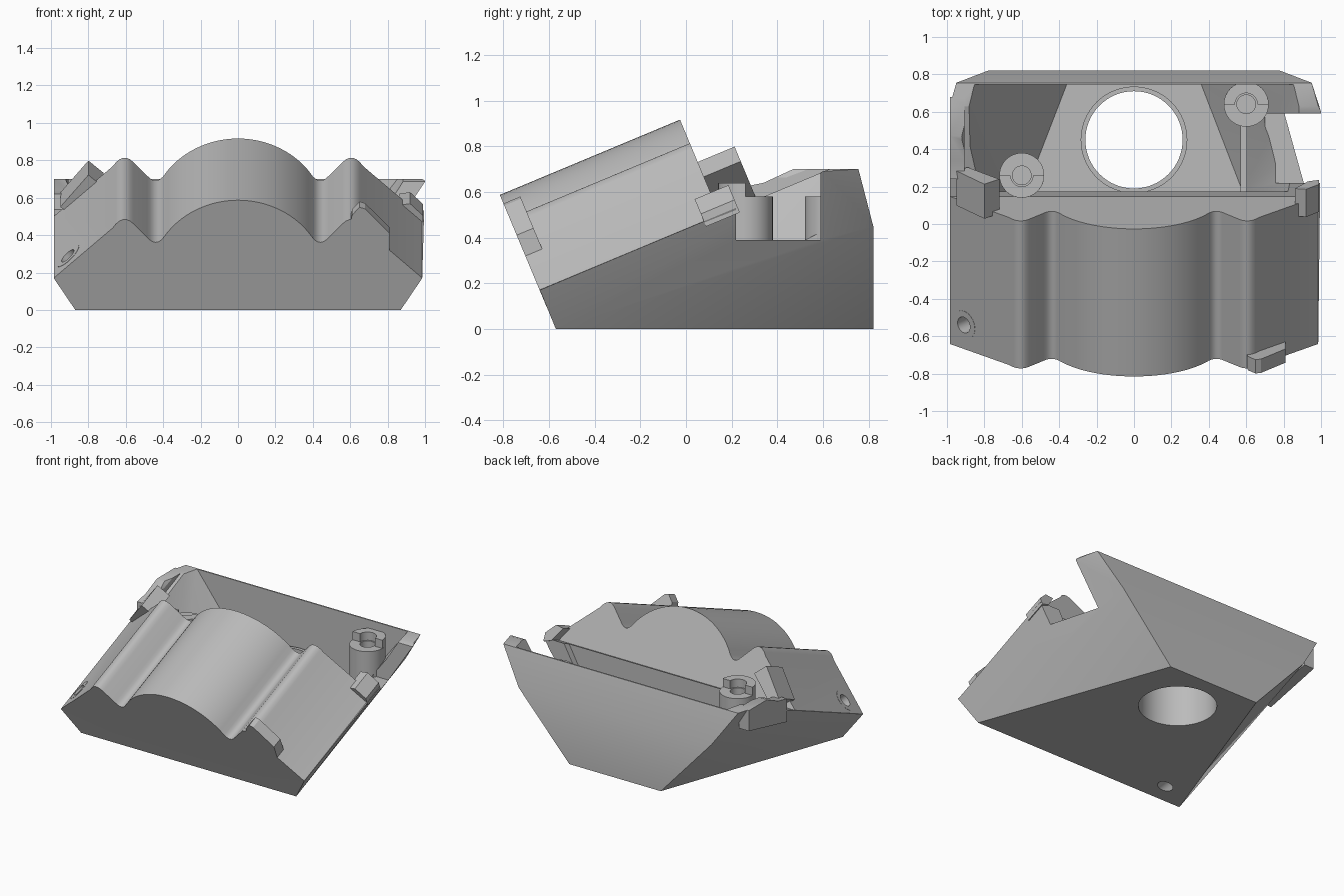
import bpy, bmesh, math
from mathutils import Vector

if "Cube" in bpy.data.objects:
    bpy.data.objects.remove(bpy.data.objects["Cube"])

grey = bpy.data.materials.new("plain_grey")
grey.use_nodes = True
grey.diffuse_color = (0.5, 0.5, 0.5, 1)
grey.node_tree.nodes["Principled BSDF"].inputs["Base Color"].default_value = (0.5, 0.5, 0.5, 1)

TILT = math.atan2(0.33, 0.79)
ALONG = Vector((0, math.cos(TILT), math.sin(TILT)))    # up the ramp
NORMAL = Vector((0, -math.sin(TILT), math.cos(TILT)))  # out of the ramp
ORIGIN = Vector((0, -0.57, 0))


def finish(name, bm):
    bmesh.ops.recalc_face_normals(bm, faces=bm.faces)
    mesh = bpy.data.meshes.new(name)
    bm.to_mesh(mesh)
    bm.free()
    mesh.materials.append(grey)
    obj = bpy.data.objects.new(name, mesh)
    bpy.context.collection.objects.link(obj)
    return obj


def hull(name, points):
    bm = bmesh.new()
    for p in points:
        bm.verts.new(p)
    bmesh.ops.convex_hull(bm, input=bm.verts)
    bmesh.ops.dissolve_limit(bm, angle_limit=0.01, verts=bm.verts, edges=bm.edges)
    return finish(name, bm)


def prism(name, points, offset):
    """Flat outline of 3D points pushed along an offset."""
    bm = bmesh.new()
    low = [bm.verts.new(p) for p in points]
    high = [bm.verts.new(Vector(p) + offset) for p in points]
    bm.faces.new(low)
    bm.faces.new(high[::-1])
    for i in range(len(low)):
        j = (i + 1) % len(low)
        bm.faces.new((low[i], low[j], high[j], high[i]))
    return finish(name, bm)


def ramp_prism(name, outline, start, end):
    """Outline of (x, height above ramp) swept along the ramp."""
    base = [ORIGIN + Vector((x, 0, 0)) + NORMAL * t + ALONG * start for x, t in outline]
    return prism(name, base, ALONG * (end - start))


def cylinder(name, a, b, radius, sides=48):
    a, b = Vector(a), Vector(b)
    turn = (b - a).to_track_quat('Z', 'Y')
    ring = [a + turn @ Vector((radius * math.cos(k * math.tau / sides),
                               radius * math.sin(k * math.tau / sides), 0)) for k in range(sides)]
    return prism(name, ring, b - a)


def boolean(target, tool, operation):
    mod = target.modifiers.new(operation, 'BOOLEAN')
    mod.object, mod.operation, mod.solver = tool, operation, 'EXACT'
    bpy.context.view_layer.update()
    graph = bpy.context.evaluated_depsgraph_get()
    mesh = bpy.data.meshes.new_from_object(target.evaluated_get(graph))
    target.modifiers.clear()
    target.data = mesh
    bpy.data.objects.remove(tool)


def both(points):
    return [(s * x, y, z) for x, y, z in points for s in (1, -1)]


# Lower shell, tapering to a narrow base at the back
body = hull("body", both([(0.87, -0.57, 0), (0.37, 0.82, 0), (0.985, -0.64, 0.17),
                          (0.78, 0.82, 0.45), (0.95, 0.755, 0.7), (0.985, 0.63, 0.7)])
            + [(1.0, 0.6, 0.69)])

# Ramped top: central arch, rounded valleys and crests
def rounded(a, corner, b, steps=6):
    a, corner, b = Vector(a), Vector(corner), Vector(b)
    return [a * (1 - k) ** 2 + corner * 2 * k * (1 - k) + b * k * k
            for k in (i / steps for i in range(steps + 1))]

RADIUS, CENTRE = 0.475, 0.161
half = [(RADIUS * math.sin(a), CENTRE + RADIUS * math.cos(a))
        for a in (math.radians(4 * i) for i in range(14))]
half += [tuple(p) for p in rounded((0.40, 0.417), (0.44, 0.365), (0.485, 0.42))]
half += [tuple(p) for p in rounded((0.56, 0.50), (0.615, 0.56), (0.67, 0.475))]
half += [(0.985, 0.185), (0.6, 0.1)]
outline = half + [(-x, t) for x, t in reversed(half[1:])]
boolean(body, ramp_prism("ramp", outline, 0, 0.855), 'UNION')

# Raised part of the left rim
rim = [(-0.985, y, z) for y, z in ((0.24, 0.45), (0.24, 0.62), (0.34, 0.64),
                                   (0.47, 0.7), (0.68, 0.7), (0.68, 0.55))]
boolean(body, prism("rim", rim, Vector((0.08, 0, 0))), 'UNION')

# Screw boss on the left front flank
flank = Vector((-0.677, 0, 0)) + NORMAL * 0.736
hole_top = Vector((-0.91, -0.54, 0.29))
boolean(body, cylinder("flank_boss", hole_top - flank * 0.2, hole_top, 0.08), 'UNION')
boolean(body, cylinder("flank_hole", hole_top - flank * 0.6, hole_top + flank * 0.1, 0.045), 'DIFFERENCE')

# Rear pocket, side notch and large floor opening
boolean(body, hull("pocket", both([(0.36, 0.745, 0.06), (0.58, 0.175, 0.06), (0.86, 0.745, 0.71),
                                   (0.93, 0.46, 0.71), (0.93, 0.175, 0.71)])), 'DIFFERENCE')
boolean(body, hull("notch", [(x, y, z) for x in (0.7, 1.1) for y in (0.22, 0.59)
                             for z in (0.39, 0.9)]), 'DIFFERENCE')
boolean(body, cylinder("opening", (0, 0.45, -0.1), (0, 0.45, 0.3), 0.26, 64), 'DIFFERENCE')

# Collar around the opening
collar = cylinder("floor_collar", (0, 0.45, 0.01), (0, 0.45, 0.35), 0.285, 64)
boolean(collar, cylinder("bore", (0, 0.45, -0.1), (0, 0.45, 0.5), 0.26, 64), 'DIFFERENCE')

# Screw posts with a half-ring lip
parts = [body, collar]
for name, x, y, bottom, side in (("left_post", 0.6, 0.64, 0.36, 1), ("right_post", -0.6, 0.26, 0.22, -1)):
    post = cylinder(name, (x, y, bottom), (x, y, 0.58), 0.12)
    boolean(post, cylinder("bore", (x, y, 0.4), (x, y, 0.7), 0.05), 'DIFFERENCE')
    angles = [math.pi * i / 16 for i in range(17)]
    arc = [(r * math.cos(a), r * math.sin(a)) for r, run in ((0.12, angles), (0.06, angles[::-1])) for a in run]
    lip = prism(name + "_lip", [(x + u, y + side * v, 0.575) for u, v in arc], Vector((0, 0, 0.065)))
    parts += [post, lip]

# Low rib on the pocket floor
parts.append(hull("pocket_rib", [(x, y, z) for x in (0.57, 0.605) for y in (0.17, 0.56) for z in (0.2, 0.36)]))

# Small clips on the flanks
parts.append(ramp_prism("front_tab", [(0.60, 0.50), (0.61, 0.55), (0.65, 0.595), (0.68, 0.585),
                                      (0.81, 0.445), (0.81, 0.33)], 0, 0.08))
parts.append(ramp_prism("right_clip", [(-0.95, 0.25), (-0.80, 0.435), (-0.72, 0.365), (-0.89, 0.2)], 0.83, 1.03))
parts.append(ramp_prism("left_clip", [(0.99, 0.16), (0.99, 0.22), (0.92, 0.29), (0.86, 0.28), (0.93, 0.18)], 0.78, 0.94))

bpy.ops.object.select_all(action='DESELECT')
for part in parts:
    part.select_set(True)
bpy.context.view_layer.objects.active = body
bpy.ops.object.shade_smooth_by_angle(angle=math.radians(25))
